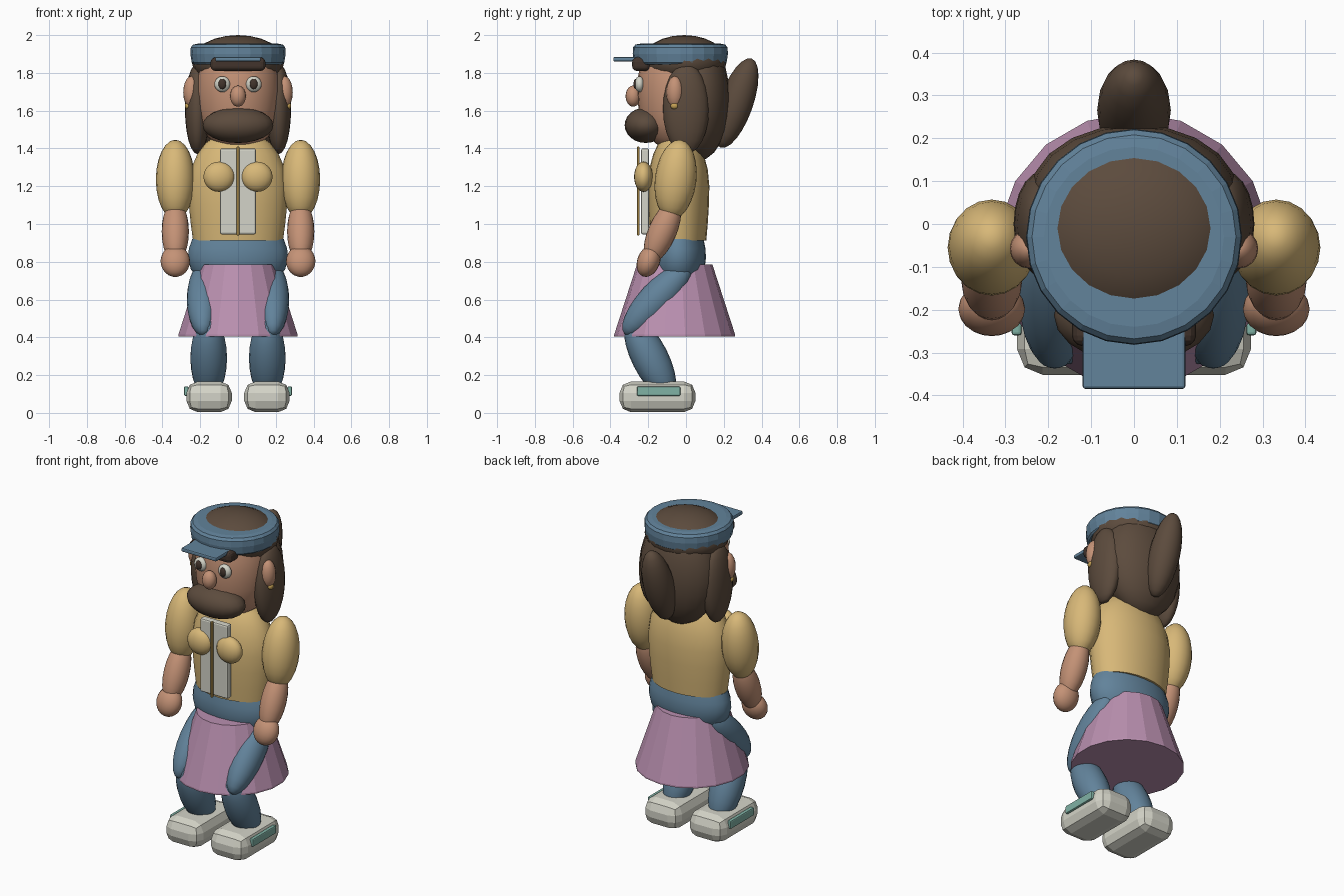
import bpy, bmesh, math
from mathutils import Vector, Matrix

if "Cube" in bpy.data.objects:
    bpy.data.objects.remove(bpy.data.objects["Cube"])


def material(name, r, g, b):
    m = bpy.data.materials.new(name)
    lin = [((c / 255 + 0.055) / 1.055) ** 2.4 for c in (r, g, b)]
    m.diffuse_color = (*lin, 1)
    m.use_nodes = True
    m.node_tree.nodes["Principled BSDF"].inputs["Base Color"].default_value = m.diffuse_color
    return m


SKIN = material("skin", 196, 146, 118)
HAIR = material("dark_brown", 92, 75, 61)
TAN = material("mustard_fabric", 216, 184, 120)
BLUE = material("denim_blue", 98, 131, 155)
PINK = material("mauve", 186, 144, 176)
WHITE = material("off_white", 212, 212, 200)
TEAL = material("teal", 128, 178, 165)
GOLD = material("gold", 196, 160, 84)
DARK = material("deep_brown", 66, 52, 44)


def finish(name, bm, mat, smooth=35):
    bmesh.ops.recalc_face_normals(bm, faces=bm.faces[:])
    me = bpy.data.meshes.new(name)
    bm.to_mesh(me)
    bm.free()
    me.materials.append(mat)
    ob = bpy.data.objects.new(name, me)
    bpy.context.collection.objects.link(ob)
    if smooth:
        bpy.ops.object.select_all(action='DESELECT')
        ob.select_set(True)
        bpy.context.view_layer.objects.active = ob
        bpy.ops.object.shade_smooth_by_angle(angle=math.radians(smooth))
    return ob


def ellipsoid(name, mat, centre, radii, axis=(0, 0, 1), seg=20, rings=12):
    """Ellipsoid whose local z follows axis (tilted in the yz plane)."""
    bm = bmesh.new()
    tilt = Matrix.Rotation(math.atan2(-axis[1], axis[2]), 4, 'X')
    m = Matrix.Translation(centre) @ tilt @ Matrix.Diagonal((*radii, 1))
    bmesh.ops.create_uvsphere(bm, u_segments=seg, v_segments=rings, radius=1, matrix=m)
    return finish(name, bm, mat, 45)


def lathe(name, mat, profile, centre=(0, 0), depth=1.0, seg=24, smooth=35):
    """Stack of capped elliptical rings from (z, radius) pairs."""
    bm = bmesh.new()
    rows = []
    for z, r in profile:
        angles = [2 * math.pi * i / seg for i in range(seg)]
        rows.append([bm.verts.new((centre[0] + r * math.sin(a),
                                   centre[1] - r * depth * math.cos(a), z)) for a in angles])
    for lo, hi in zip(rows, rows[1:]):
        for i in range(seg):
            j = (i + 1) % seg
            bm.faces.new((lo[i], lo[j], hi[j], hi[i]))
    bm.faces.new(rows[0][::-1])
    bm.faces.new(rows[-1])
    return finish(name, bm, mat, smooth)


def box(name, mat, lo, hi, bevel, segments=2, smooth=0):
    lo, hi = Vector(lo), Vector(hi)
    bm = bmesh.new()
    m = Matrix.Translation((lo + hi) / 2) @ Matrix.Diagonal((*(hi - lo), 1))
    bmesh.ops.create_cube(bm, size=1, matrix=m)
    bmesh.ops.bevel(bm, geom=bm.edges[:], offset=bevel, segments=segments,
                    profile=0.5, affect='EDGES')
    return finish(name, bm, mat, smooth)


# Trunk and clothes
lathe("skirt", PINK, [(0.405, 0.32), (0.415, 0.32), (0.785, 0.20)], (0, -0.06), seg=18, smooth=0)
lathe("hips", BLUE, [(0.66, 0.13), (0.70, 0.20), (0.76, 0.25), (0.82, 0.265),
                     (0.87, 0.26), (0.92, 0.242)], (0, -0.04), 0.55)
lathe("torso", TAN, [(0.912, 0.238), (1.0, 0.25), (1.1, 0.26), (1.2, 0.264), (1.29, 0.25),
                     (1.37, 0.215), (1.43, 0.17), (1.48, 0.10)], (0, -0.04), 0.62)
box("shirt_panel", WHITE, (-0.095, -0.238, 0.945), (0.095, -0.195, 1.40), 0.01)
box("zipper", GOLD, (-0.007, -0.26, 0.94), (0.007, -0.247, 1.41), 0.003, 1)

# Head, face and beard
lathe("head", SKIN, [(1.42, 0.11), (1.46, 0.16), (1.53, 0.195), (1.61, 0.213), (1.70, 0.22),
                     (1.79, 0.214), (1.86, 0.195)], (0, -0.045), 0.97)
ellipsoid("beard", HAIR, (0, -0.213, 1.523), (0.187, 0.112, 0.094))
ellipsoid("nose", SKIN, (0, -0.28, 1.677), (0.042, 0.04, 0.056), seg=16, rings=10)
box("brow", DARK, (-0.145, -0.285, 1.81), (0.145, -0.19, 1.882), 0.025, 3)

# Hair and ponytail
ellipsoid("hair_crown", HAIR, (0, -0.01, 1.86), (0.245, 0.225, 0.14))
ellipsoid("hair_back", HAIR, (0, 0.065, 1.66), (0.245, 0.168, 0.325))
ellipsoid("ponytail", HAIR, (0, 0.265, 1.64), (0.086, 0.09, 0.25), (0, 0.33, 0.94))

# Cap band and visor
lathe("cap_band", BLUE, [(1.845, 0.235), (1.855, 0.245), (1.90, 0.252), (1.935, 0.25),
                         (1.95, 0.238), (1.955, 0.21)], (0, -0.03), seg=24, smooth=0)
box("cap_visor", BLUE, (-0.12, -0.385, 1.86), (0.12, -0.24, 1.884), 0.007)

# Paired parts
for s, side in ((-1, "left"), (1, "right")):
    ellipsoid(f"eye_{side}", WHITE, (s * 0.083, -0.246, 1.74), (0.042, 0.026, 0.042), seg=16, rings=10)
    ellipsoid(f"pupil_{side}", DARK, (s * 0.083, -0.265, 1.741), (0.021, 0.013, 0.028), seg=14, rings=8)
    ellipsoid(f"ear_{side}", SKIN, (s * 0.245, -0.058, 1.697), (0.045, 0.046, 0.086), seg=16, rings=10)
    ellipsoid(f"earring_{side}", GOLD, (s * 0.265, -0.06, 1.625), (0.017, 0.022, 0.018), seg=12, rings=8)
    ellipsoid(f"hair_side_{side}", HAIR, (s * 0.215, 0.0, 1.61), (0.066, 0.122, 0.24))
    ellipsoid(f"chest_{side}", TAN, (s * 0.10, -0.225, 1.25), (0.083, 0.05, 0.08))

    # Arms
    ellipsoid(f"upper_arm_{side}", TAN, (s * 0.332, -0.055, 1.235), (0.103, 0.11, 0.212), (0, 0.12, 0.99))
    ellipsoid(f"forearm_{side}", SKIN, (s * 0.332, -0.125, 0.96), (0.072, 0.075, 0.18), (0, 0.4, 0.92))
    ellipsoid(f"hand_{side}", SKIN, (s * 0.332, -0.198, 0.803), (0.078, 0.06, 0.086), (0, 0.35, 0.94))

    # Legs
    ellipsoid(f"thigh_{side}", BLUE, (s * 0.185, -0.155, 0.60), (0.086, 0.093, 0.25), (0, 0.68, 0.73))
    ellipsoid(f"shin_{side}", BLUE, (s * 0.155, -0.19, 0.29), (0.097, 0.097, 0.24), (0, -0.45, 0.89))

    # Shoes with side badge plates
    x = s * 0.153
    box(f"shoe_{side}", WHITE, (x - 0.12, -0.352, 0.004), (x + 0.12, 0.05, 0.166), 0.06)
    a, b = sorted((s * 0.262, s * 0.286))
    box(f"shoe_plate_{side}", TEAL, (a, -0.26, 0.09), (b, -0.03, 0.14), 0.007)
